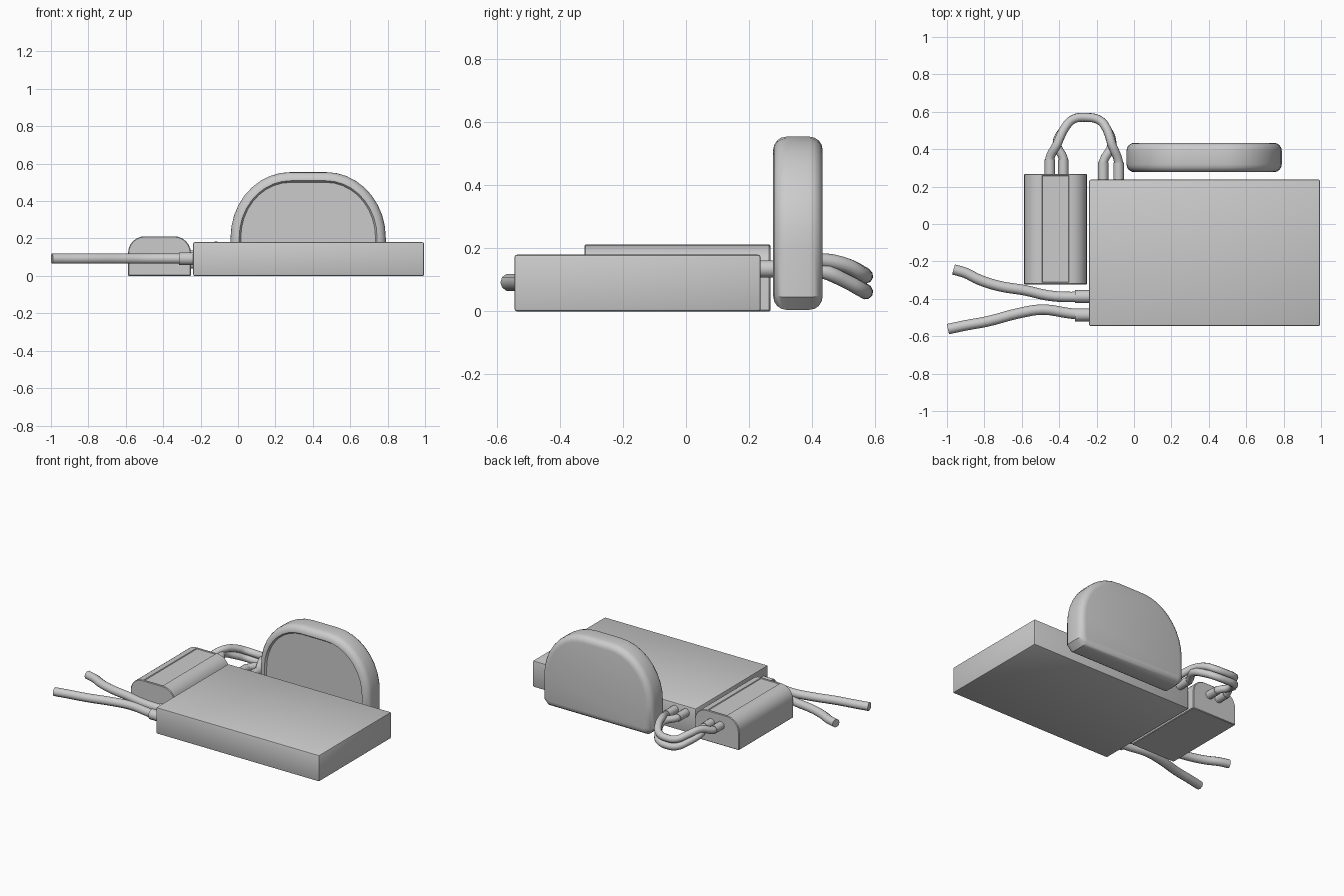
import bpy, bmesh, math

if "Cube" in bpy.data.objects:
    bpy.data.objects.remove(bpy.data.objects["Cube"])


def finish(name, bm, angle=35):
    bmesh.ops.recalc_face_normals(bm, faces=bm.faces[:])
    me = bpy.data.meshes.new(name)
    bm.to_mesh(me)
    bm.free()
    ob = bpy.data.objects.new(name, me)
    bpy.context.collection.objects.link(ob)
    bpy.ops.object.select_all(action='DESELECT')
    ob.select_set(True)
    bpy.context.view_layer.objects.active = ob
    bpy.ops.object.shade_smooth_by_angle(angle=math.radians(angle))
    return ob


def extrude_profile(pts, y0, y1):
    """Prism from an x-z outline, running from y0 to y1."""
    bm = bmesh.new()
    a = [bm.verts.new((x, y0, z)) for x, z in pts]
    b = [bm.verts.new((x, y1, z)) for x, z in pts]
    n = len(pts)
    front = bm.faces.new(a)
    back = bm.faces.new(b[::-1])
    for i in range(n):
        j = (i + 1) % n
        bm.faces.new((a[i], b[i], b[j], a[j]))
    bmesh.ops.recalc_face_normals(bm, faces=bm.faces[:])
    return bm, front, back


def arc(cx, cz, rx, rz, a0, a1, n):
    return [(cx + rx * math.cos(math.radians(a0 + (a1 - a0) * i / n)),
             cz + rz * math.sin(math.radians(a0 + (a1 - a0) * i / n))) for i in range(n + 1)]


def bevel(bm, edges, w, seg):
    bmesh.ops.bevel(bm, geom=list(edges), offset=w, segments=seg, profile=0.5,
                    affect='EDGES', clamp_overlap=True)


def tube(name, pts, r, smooth=True):
    """Round wire or sleeve through the given points."""
    cu = bpy.data.curves.new(name, 'CURVE')
    cu.dimensions = '3D'
    cu.bevel_depth = r
    cu.bevel_resolution = 3
    cu.use_fill_caps = True
    cu.resolution_u = 4
    sp = cu.splines.new('BEZIER' if smooth else 'POLY')
    if smooth:
        sp.bezier_points.add(len(pts) - 1)
        for p, co in zip(sp.bezier_points, pts):
            p.co = co
            p.handle_left_type = p.handle_right_type = 'AUTO'
    else:
        sp.points.add(len(pts) - 1)
        for p, co in zip(sp.points, pts):
            p.co = (*co, 1)
    ob = bpy.data.objects.new(name, cu)
    bpy.context.collection.objects.link(ob)
    bpy.ops.object.select_all(action='DESELECT')
    ob.select_set(True)
    bpy.context.view_layer.objects.active = ob
    bpy.ops.object.convert(target='MESH')
    bpy.ops.object.shade_smooth_by_angle(angle=math.radians(40))


# Main flat case
bm, _, _ = extrude_profile([(-.24, 0), (.995, 0), (.995, .18), (-.24, .18)], -.545, .237)
bevel(bm, bm.edges, .008, 2)
finish("main_case", bm)

# Side pack with rounded shoulders and a shallow lid panel
outline = ([(-.588, .004), (-.584, 0), (-.256, 0), (-.252, .004)]
           + arc(-.342, .122, .09, .09, 0, 90, 6)
           + arc(-.498, .122, .09, .09, 90, 180, 6))
bm, front, back = extrude_profile(outline, -.323, .268)
bevel(bm, set(front.edges) | set(back.edges), .004, 1)
bm.normal_update()
lid = max(bm.faces, key=lambda f: f.calc_center_median().z)
bmesh.ops.inset_region(bm, faces=[lid], thickness=.008, depth=0)
bmesh.ops.inset_region(bm, faces=[lid], thickness=.004, depth=-.005)
finish("side_pack", bm)

# Upright D-shaped speaker behind the case
outline = ([(-.04, .045), (0, .005), (.75, .005), (.79, .045)]
           + arc(.47, .205, .32, .35, 0, 90, 9)
           + arc(.28, .205, .32, .35, 90, 180, 9))
bm, front, back = extrude_profile(outline, .277, .434)
rim = set(front.edges) | set(back.edges)
bevel(bm, rim, .042, 4)
bm.normal_update()
face = min((f for f in bm.faces if f.normal.y < -.99), key=lambda f: -f.calc_area())
bmesh.ops.inset_region(bm, faces=[face], thickness=.004, depth=0)
bmesh.ops.inset_region(bm, faces=[face], thickness=.009, depth=-.012)
finish("speaker_disc", bm, 30)

# Twin leads leaving the left of the case, each with a sleeve
Z = .092
leads = {
    "upper_lead": [(-.26, -.388), (-.36, -.39), (-.46, -.382), (-.58, -.355),
                   (-.72, -.332), (-.83, -.297), (-.9, -.262), (-.965, -.243)],
    "lower_lead": [(-.26, -.486), (-.34, -.478), (-.49, -.458), (-.62, -.478),
                   (-.78, -.52), (-.9, -.542), (-.995, -.562)],
}
for name, path in leads.items():
    tube(name, [(x, y, Z) for x, y in path], .028)
    y = path[0][1]
    tube(name + "_sleeve", [(-.23, y, Z), (-.315, y, Z)], .035, False)

# Two looped cables joining the pack to the case, one above the other
ends = {"top_cable": (-.45, -.082, 0.0), "bottom_cable": (-.378, -.165, -.05)}
for name, (xl, xr, dz) in ends.items():
    k = .16 + dz * .6
    path = [(xl, .29, .135), (xl, .35, .135), (-.412, .425, k), (-.372, .51, .145 + dz),
            (-.325, .56, .12 + dz), (-.255, .57, .112 + dz), (-.185, .555, .12 + dz),
            (-.147, .51, .145 + dz), (-.118, .425, k), (xr, .33, .135), (xr, .26, .135)]
    tube(name, path, .024)
    tube(name + "_pack_sleeve", [(xl, .26, .135), (xl, .345, .135)], .028, False)
    tube(name + "_case_sleeve", [(xr, .23, .135), (xr, .33, .135)], .028, False)
